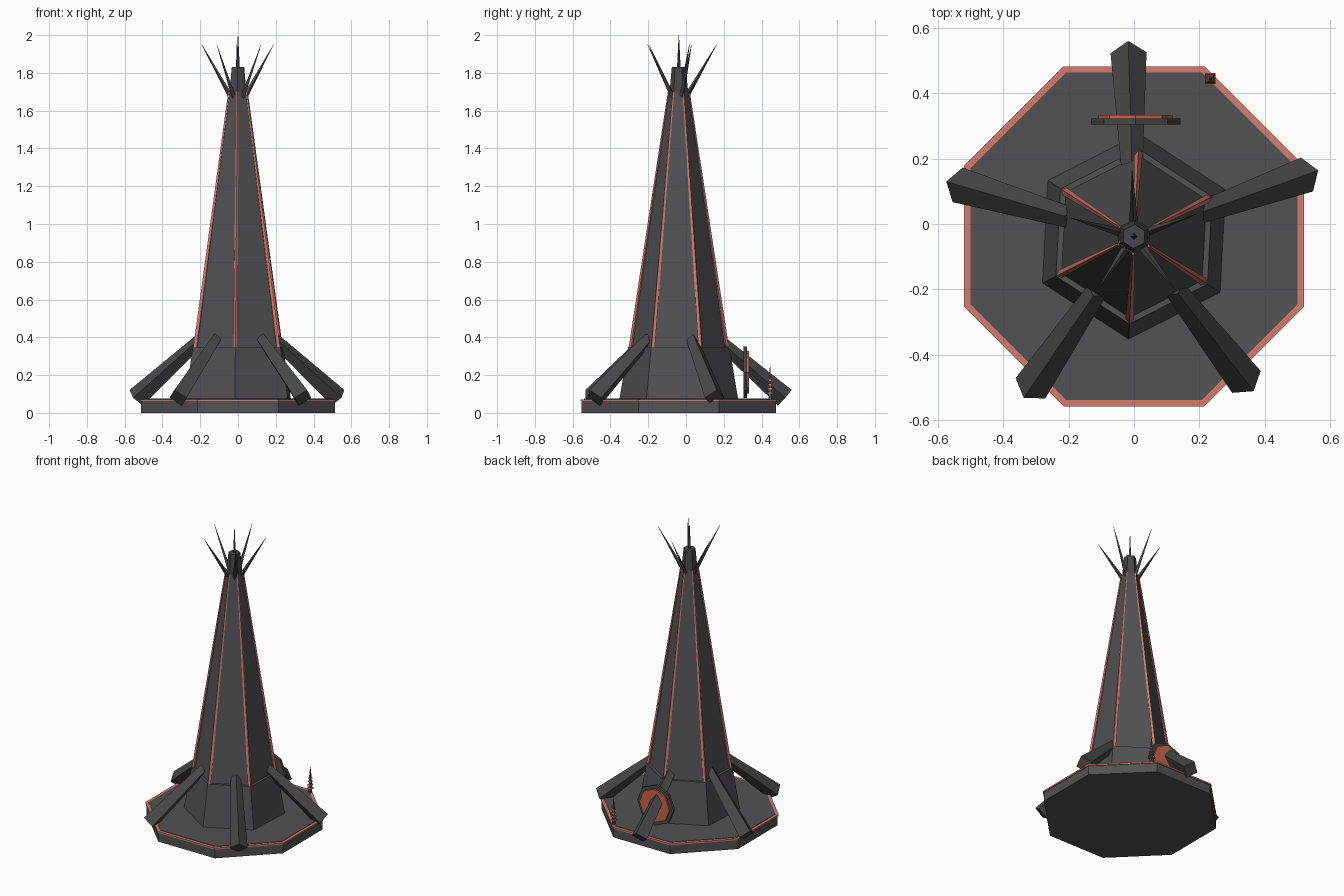
import bpy
from math import cos, sin, pi, radians
from mathutils import Vector

if "Cube" in bpy.data.objects:
    bpy.data.objects.remove(bpy.data.objects["Cube"], do_unlink=True)


def material(name, r, g, b):
    m = bpy.data.materials.new(name)
    m.use_nodes = True
    m.diffuse_color = (r, g, b, 1)
    m.node_tree.nodes["Principled BSDF"].inputs["Base Color"].default_value = (r, g, b, 1)
    return m


stone = material("slate grey", 0.084, 0.084, 0.091)
iron = material("dark iron", 0.064, 0.064, 0.066)
salmon = material("salmon trim", 0.66, 0.2, 0.16)
ember = material("ember orange", 0.58, 0.13, 0.075)

CENTRE = Vector((0, -0.038, 0))


def loft(name, mat, sides, twist, *stations):
    """Skin regular polygons along (point, radius) stations, capped at both ends."""
    stations = [(Vector(p), r) for p, r in stations]
    axis = (stations[-1][0] - stations[0][0]).normalized()
    up = Vector((0, 0, 1))
    u = up.cross(axis)
    u = u.normalized() if u.length > 1e-4 else Vector((1, 0, 0))
    v = axis.cross(u)
    verts, faces = [], []
    for p, r in stations:
        for k in range(sides):
            a = radians(twist) + 2 * pi * k / sides
            verts.append(p + r * (cos(a) * u + sin(a) * v))
    for s in range(len(stations) - 1):
        for k in range(sides):
            a, b = s * sides + k, s * sides + (k + 1) % sides
            faces.append((a, b, b + sides, a + sides))
    faces.append(tuple(reversed(range(sides))))
    faces.append(tuple(range(len(verts) - sides, len(verts))))
    mesh = bpy.data.meshes.new(name)
    mesh.from_pydata(verts, [], faces)
    mesh.materials.append(mat)
    obj = bpy.data.objects.new(name, mesh)
    bpy.context.collection.objects.link(obj)
    return obj


def polar(angle, r, z):
    a = radians(angle)
    return CENTRE + Vector((r * cos(a), r * sin(a), z))


def axis_point(z):
    return CENTRE + Vector((0, 0, z))


# Octagonal platform with trim and deck
loft("platform", stone, 8, 22.5, (axis_point(0), 0.557), (axis_point(0.062), 0.557))
loft("platform_trim", salmon, 8, 22.5, (axis_point(0.062), 0.563), (axis_point(0.072), 0.563))
loft("platform_deck", stone, 8, 22.5, (axis_point(0.07), 0.542), (axis_point(0.075), 0.542))

# Hexagonal tower: skirt, ledge, shaft and cap
TURN = 27
loft("tower_skirt", stone, 6, TURN, (axis_point(0.07), 0.315), (axis_point(0.35), 0.268))
loft("tower_shaft", stone, 6, TURN, (axis_point(0.34), 0.25), (axis_point(1.7), 0.053))
loft("tower_cap", iron, 6, TURN, (axis_point(1.69), 0.05), (axis_point(1.83), 0.037))

# Glowing strips along the shaft corners
for k in range(6):
    a = TURN + 60 * k
    loft(f"corner_strip_{k + 1}", salmon, 4, 0,
         (polar(a, 0.256, 0.325), 0.013), (polar(a, 0.053, 1.7), 0.005))

# Five tapered buttress legs and five crown spikes
for k in range(5):
    a = 19.7 + 72 * k
    loft(f"buttress_leg_{k + 1}", iron, 4, 0,
         (polar(a, 0.562, 0.08), 0.055), (polar(a, 0.2, 0.395), 0.032))
    loft(f"crown_spike_{k + 1}", iron, 4, 0,
         (polar(a, 0.035, 1.665), 0.014), (polar(a, 0.2, 1.95), 0.001))
loft("centre_spike", iron, 4, 0, (axis_point(1.82), 0.01), (axis_point(2.0), 0.001))

# Octagonal gate disc on the rear leg
loft("gate_disc", iron, 8, 0, ((0.005, 0.305, 0.215), 0.137), ((0.005, 0.322, 0.215), 0.137))
loft("gate_glow", ember, 8, 0, ((0.005, 0.32, 0.215), 0.113), ((0.005, 0.333, 0.215), 0.113))

# Small tiered beacon near the platform corner
def beacon(z):
    return (0.233, 0.445, z)


loft("beacon_mast", iron, 4, 45, (beacon(0.07), 0.012), (beacon(0.18), 0.008), (beacon(0.25), 0.001))
for k in range(4):
    z, r = 0.1 + 0.023 * k, 0.023 - 0.003 * k
    loft(f"beacon_tier_{k + 1}", salmon, 4, 45, (beacon(z), r), (beacon(z + 0.008), r * 0.8))
